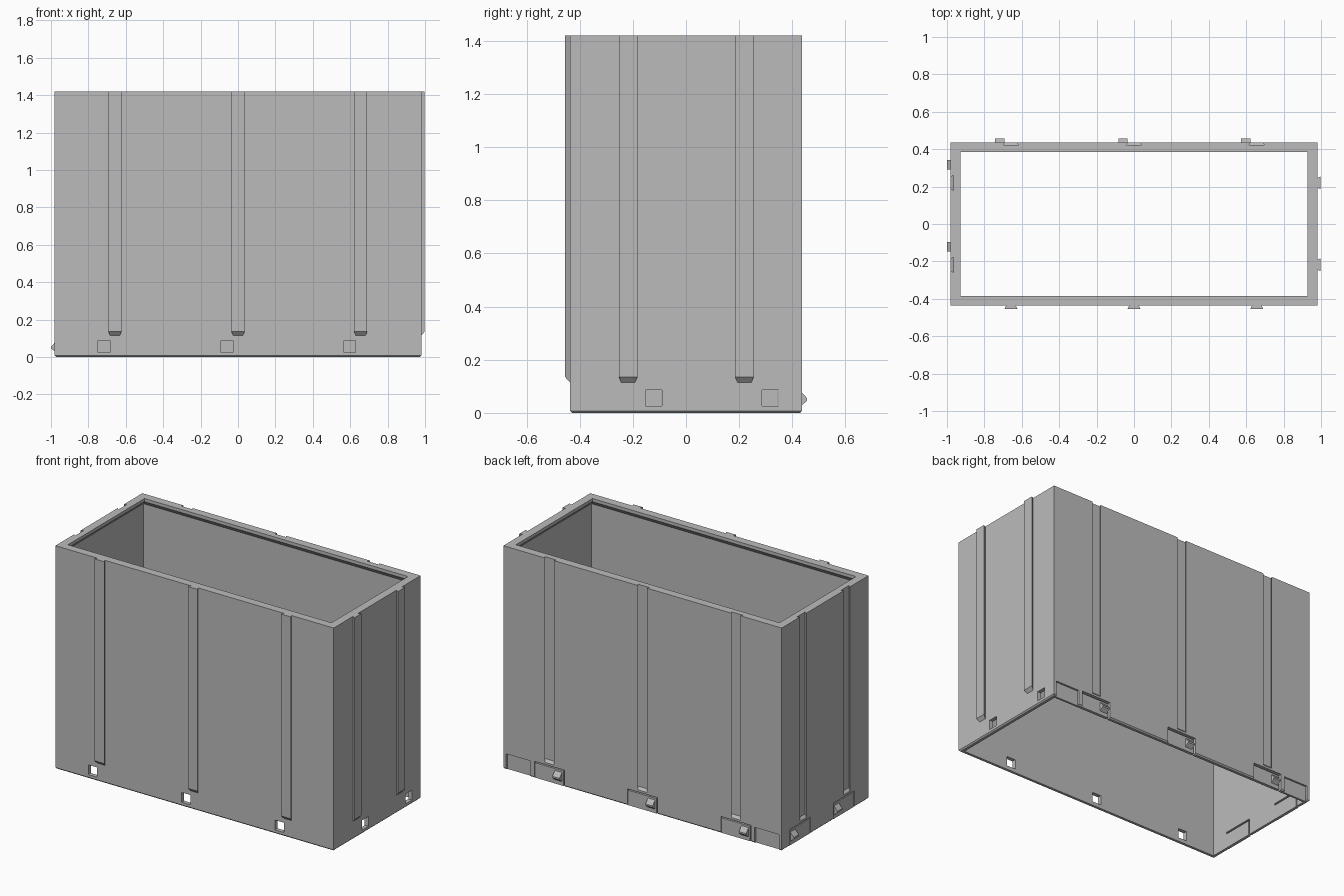
import bpy
import bmesh

if "Cube" in bpy.data.objects:
    bpy.data.objects.remove(bpy.data.objects["Cube"])

X, Y, H, WALL = 0.98, 0.437, 1.42, 0.025
LONG_RAILS = (-0.658, 0, 0.656)
SHORT_RAILS = (-0.218, 0.22)
LATCH_Z = 0.055

# Each side maps (along, outward, up) to model space
SIDES = {
    "front": lambda u, d, z: (u, -Y - d, z),
    "back": lambda u, d, z: (u, Y + d, z),
    "right": lambda u, d, z: (X + d, u, z),
    "left": lambda u, d, z: (-X - d, u, z),
}

plastic = bpy.data.materials.new("grey_plastic")
plastic.use_nodes = True
grey = (0.5, 0.5, 0.5, 1)
plastic.diffuse_color = grey
plastic.node_tree.nodes["Principled BSDF"].inputs["Base Color"].default_value = grey


def make_object(name, bm):
    bmesh.ops.recalc_face_normals(bm, faces=bm.faces[:])
    mesh = bpy.data.meshes.new(name)
    bm.to_mesh(mesh)
    bm.free()
    mesh.materials.append(plastic)
    obj = bpy.data.objects.new(name, mesh)
    bpy.context.collection.objects.link(obj)
    return obj


def loft(bm, rings, closed=False):
    loops = [[bm.verts.new(p) for p in ring] for ring in rings]
    pairs = list(zip(loops, loops[1:]))
    if closed:
        pairs.append((loops[-1], loops[0]))
    else:
        bm.faces.new(loops[0])
        bm.faces.new(loops[-1])
    for a, b in pairs:
        for i in range(4):
            j = (i + 1) % 4
            bm.faces.new((a[i], a[j], b[j], b[i]))


def block(bm, side, u, inner, outer):
    """Tapered block; each end is (outward, width, low, high)."""
    rings = []
    for d, w, lo, hi in (inner, outer):
        corners = ((-w / 2, lo), (w / 2, lo), (w / 2, hi), (-w / 2, hi))
        rings.append([SIDES[side](u + du, d, z) for du, z in corners])
    loft(bm, rings)


# Open sleeve: chamfered foot, thin wall, thicker top lip
profile = ((0.008, 0), (0, 0.008), (0, H), (0.052, H),
           (0.052, H - 0.02), (WALL, H - 0.05), (WALL, 0))
bm = bmesh.new()
loft(bm, [[(sx * (X - i), sy * (Y - i), z)
           for sx, sy in ((-1, -1), (1, -1), (1, 1), (-1, 1))]
          for i, z in profile], closed=True)
sleeve = make_object("sleeve", bm)

cuts, ribs, flaps, latches = (bmesh.new() for _ in range(4))

# Dovetail ribs and square latch holes on the front and right
for side, rails, shift in (("front", LONG_RAILS, -0.059), ("right", SHORT_RAILS, 0.097)):
    for u in rails:
        block(ribs, side, u, (0, 0.052, 0.115, H), (0.018, 0.07, 0.135, H))
        block(cuts, side, u + shift, (-0.04, 0.063, 0.025, 0.087),
              (0.02, 0.063, 0.025, 0.087))

# Dovetail grooves, spring flaps and latches on the back and left
for side, rails, shift, middle, sign in (("back", LONG_RAILS, -0.059, 0, -1),
                                         ("left", SHORT_RAILS, 0.097, 0.03, 1)):
    for u in rails:
        block(cuts, side, u, (-0.015, 0.082, 0.135, H + 0.02),
              (0.003, 0.058, 0.116, H + 0.02))
        c = u + middle
        block(cuts, side, c, (-0.04, 0.21, -0.02, 0.106), (0.02, 0.21, -0.02, 0.106))
        block(flaps, side, c - sign * 0.005, (-WALL, 0.2, 0, 0.095),
              (-0.006, 0.2, 0, 0.095))
        block(latches, side, u + shift,
              (-0.006, 0.05, LATCH_Z - 0.03, LATCH_Z + 0.028),
              (0.019, 0.05, LATCH_Z - 0.01, LATCH_Z))

# Shallow recesses beside the back corners
for s in (-1, 1):
    block(cuts, "back", s * 0.875, (-0.012, 0.17, -0.02, 0.1), (0.02, 0.17, -0.02, 0.1))

cutter = make_object("sleeve_cutter", cuts)
cutter.hide_render = True
mod = sleeve.modifiers.new("openings", "BOOLEAN")
mod.operation = "DIFFERENCE"
mod.solver = "EXACT"
mod.object = cutter
bpy.context.view_layer.objects.active = sleeve
bpy.ops.object.modifier_apply(modifier=mod.name)
bpy.data.objects.remove(cutter)

make_object("dovetail_ribs", ribs)
make_object("spring_flaps", flaps)
make_object("latches", latches)
